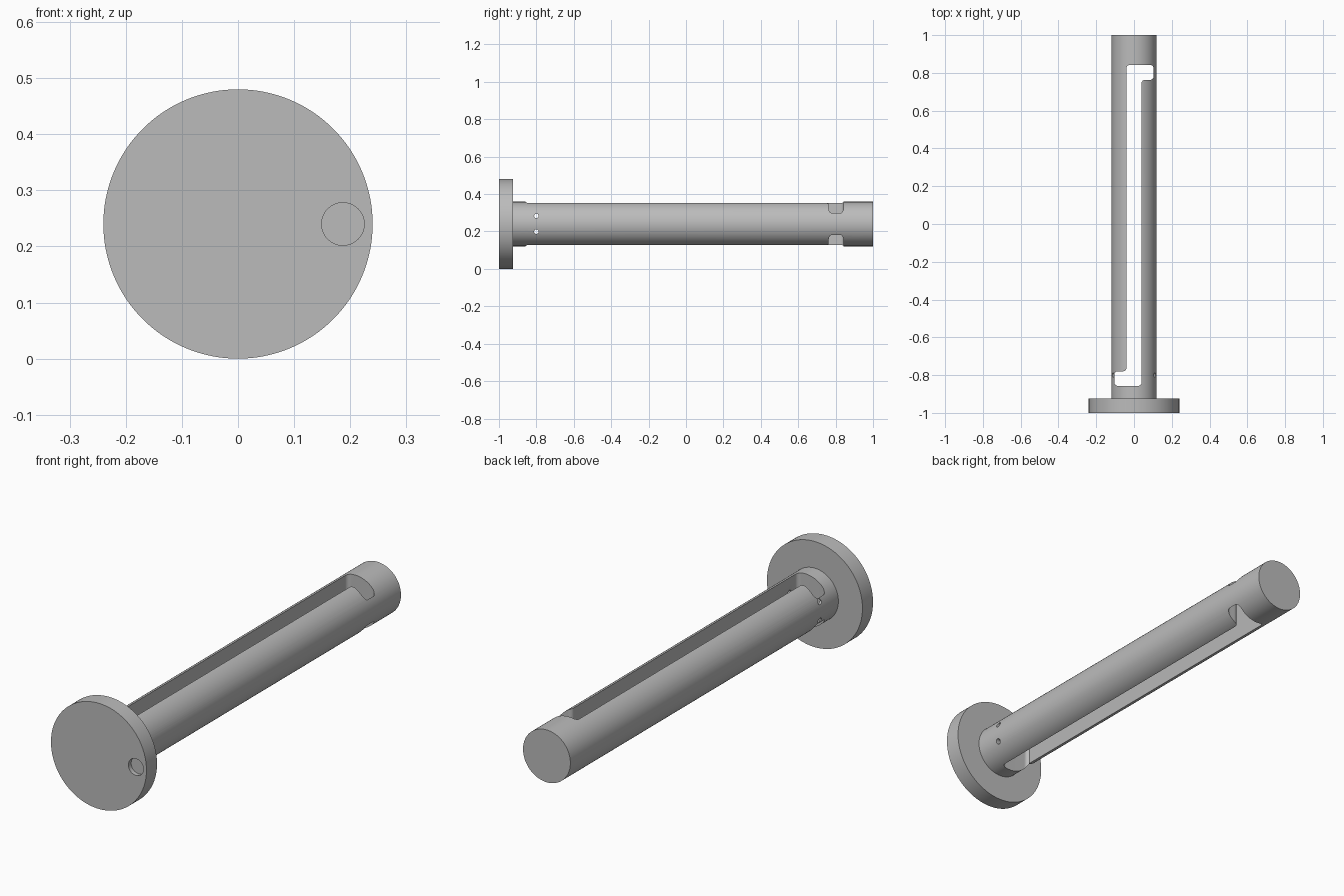
import bpy, bmesh, math
from mathutils import Matrix, Vector

cube = bpy.data.objects.get("Cube")
if cube:
    bpy.data.objects.remove(cube, do_unlink=True)

AXIS_Z = 0.24
GREY = (0.5, 0.5, 0.5, 1)
grey = bpy.data.materials.new("plain grey")
grey.use_nodes = True
grey.diffuse_color = GREY
grey.node_tree.nodes["Principled BSDF"].inputs["Base Color"].default_value = GREY


def add_object(name, bm):
    bmesh.ops.recalc_face_normals(bm, faces=bm.faces)
    mesh = bpy.data.meshes.new(name)
    bm.to_mesh(mesh)
    bm.free()
    mesh.materials.append(grey)
    obj = bpy.data.objects.new(name, mesh)
    bpy.context.collection.objects.link(obj)
    return obj


def cylinder(name, radius, start, end, sides=96):
    """Capped cylinder running from one point to another."""
    a, b = Vector(start), Vector(end)
    turn = (b - a).to_track_quat('Z', 'Y').to_matrix().to_4x4()
    bm = bmesh.new()
    bmesh.ops.create_cone(bm, cap_ends=True, segments=sides, radius1=radius, radius2=radius,
                          depth=(b - a).length, matrix=Matrix.Translation((a + b) / 2) @ turn)
    return add_object(name, bm)


def slot_cutter(outline, corner):
    """Vertical prism with rounded corners."""
    bm = bmesh.new()
    face = bm.faces.new([bm.verts.new((x, y, 0)) for x, y in outline])
    top = bmesh.ops.extrude_face_region(bm, geom=[face])["geom"]
    bmesh.ops.translate(bm, verts=[v for v in top if isinstance(v, bmesh.types.BMVert)],
                        vec=(0, 0, 2 * AXIS_Z))
    uprights = [e for e in bm.edges if abs(e.verts[0].co.z - e.verts[1].co.z) > 0.1]
    bmesh.ops.bevel(bm, geom=uprights, offset=corner, segments=6, profile=0.5, affect='EDGES')
    return add_object("slot_cutter", bm)


def cut(obj, cutter):
    cutter.hide_render = True
    mod = obj.modifiers.new("cut", 'BOOLEAN')
    mod.operation = 'DIFFERENCE'
    mod.solver = 'EXACT'
    mod.object = cutter
    bpy.context.view_layer.objects.active = obj
    bpy.ops.object.modifier_apply(modifier=mod.name)
    bpy.data.objects.remove(cutter, do_unlink=True)


# Round end flange with a shallow blind recess in its front
flange = cylinder("end_flange", 0.24, (0, -1, AXIS_Z), (0, -0.924, AXIS_Z), 128)
cut(flange, cylinder("recess_cutter", 0.038, (0.187, -1.05, AXIS_Z), (0.187, -0.98, AXIS_Z), 48))

# Solid rod with a through slot that jogs sideways at each end
rod = cylinder("slotted_rod", 0.119, (0, -0.924, AXIS_Z), (0, 1, AXIS_Z))
cut(rod, slot_cutter([(-0.104, -0.857), (0.04, -0.857), (0.04, 0.763), (0.104, 0.763),
                      (0.104, 0.842), (-0.04, 0.842), (-0.04, -0.78), (-0.104, -0.78)], 0.018))

# Pair of pin holes across the rod near the flange
for offset in (-0.041, 0.043):
    z = AXIS_Z + offset
    cut(rod, cylinder("pin_hole_cutter", 0.012, (-0.2, -0.8, z), (0.2, -0.8, z), 24))

# Smooth curved sides, keep machined edges crisp
for obj in (flange, rod):
    bpy.ops.object.select_all(action='DESELECT')
    obj.select_set(True)
    bpy.context.view_layer.objects.active = obj
    bpy.ops.object.shade_smooth_by_angle(angle=math.radians(30))
